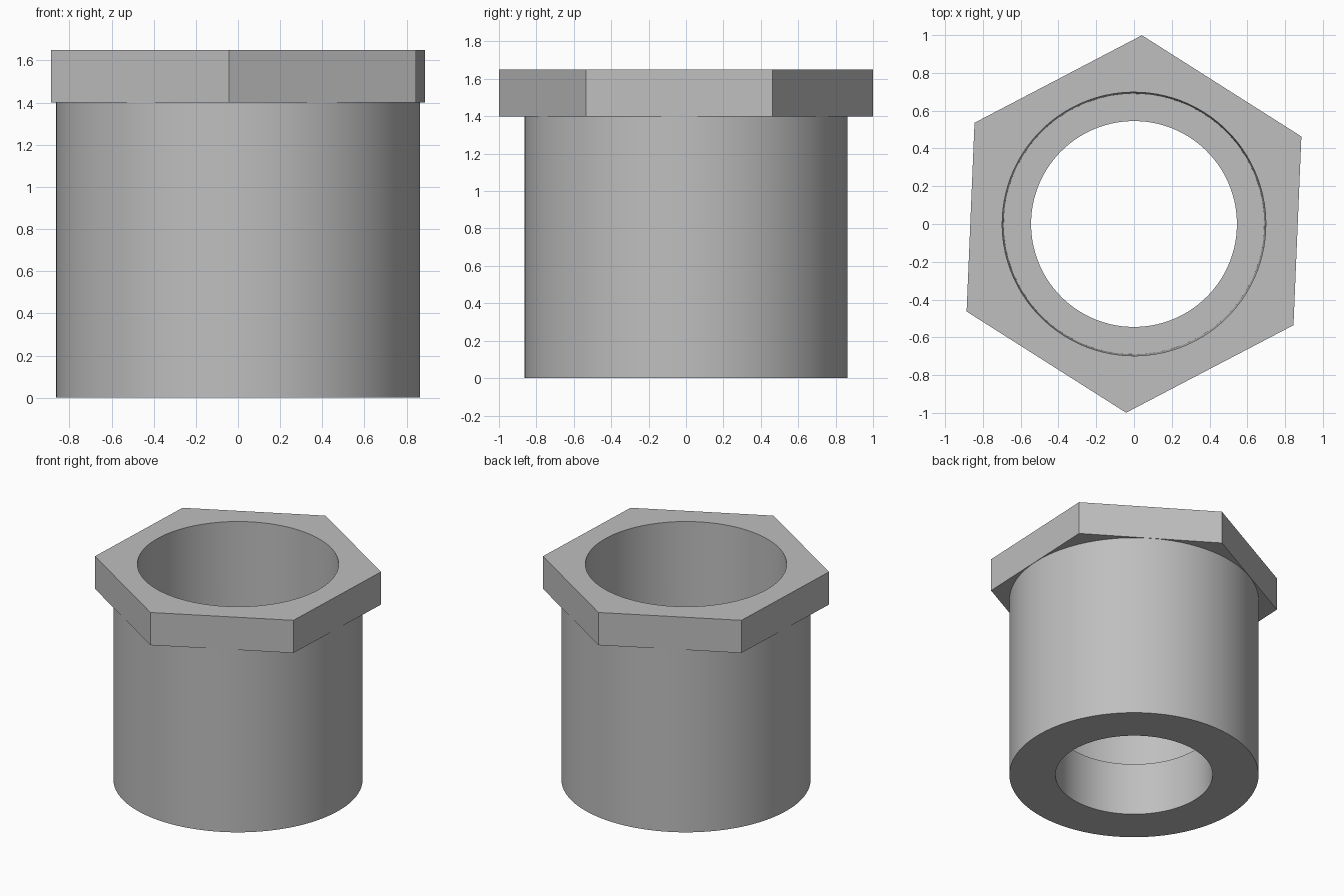
import bpy
import bmesh
from math import cos, sin, pi, radians

SEGMENTS = 96                 # multiple of six so hex corners land on vertices
CORNER = radians(27.6)        # direction of one hex corner
HEX_RADIUS = 1.0
BODY_RADIUS = 0.864

cube = bpy.data.objects.get("Cube")
if cube:
    bpy.data.objects.remove(cube, do_unlink=True)

# Plain grey metal
grey = bpy.data.materials.new("grey_metal")
grey.use_nodes = True
colour = (0.52, 0.52, 0.52, 1)
grey.diffuse_color = colour
grey.node_tree.nodes["Principled BSDF"].inputs["Base Color"].default_value = colour


def circle(radius):
    return lambda a: radius


def hexagon(radius):
    # Distance to the hexagon outline at an angle measured from a corner
    return lambda a: radius * cos(pi / 6) / cos(a % (pi / 3) - pi / 6)


def swept_ring(name, profile, material):
    """Closed ring through outlines given as (radius function, height)."""
    bm = bmesh.new()
    rings = []
    for outline, z in profile:
        ring = []
        for i in range(SEGMENTS):
            step = 2 * pi * (i + 1e-6) / SEGMENTS
            r, a = outline(step), step + CORNER
            ring.append(bm.verts.new((r * cos(a), r * sin(a), z)))
        rings.append(ring)
    for k, low in enumerate(rings):
        high = rings[(k + 1) % len(rings)]
        for i in range(SEGMENTS):
            j = (i + 1) % SEGMENTS
            bm.faces.new((low[i], low[j], high[j], high[i]))
    bmesh.ops.recalc_face_normals(bm, faces=bm.faces)
    mesh = bpy.data.meshes.new(name)
    bm.to_mesh(mesh)
    bm.free()
    mesh.materials.append(material)
    obj = bpy.data.objects.new(name, mesh)
    bpy.context.collection.objects.link(obj)
    return obj


# Sleeve, hex head and stepped bore as one watertight ring
bushing = swept_ring("hex_bushing", [
    (circle(0.545), 0),
    (circle(BODY_RADIUS), 0),
    (circle(BODY_RADIUS), 1.4),
    (hexagon(HEX_RADIUS), 1.4),
    (hexagon(HEX_RADIUS), 1.65),
    (circle(0.698), 1.65),
    (circle(0.69), 0.4),
    (circle(0.545), 0.4),
], grey)

# Smooth round walls, sharp rims and hex edges
bpy.ops.object.select_all(action="DESELECT")
bushing.select_set(True)
bpy.context.view_layer.objects.active = bushing
bpy.ops.object.shade_smooth_by_angle(angle=radians(30))
